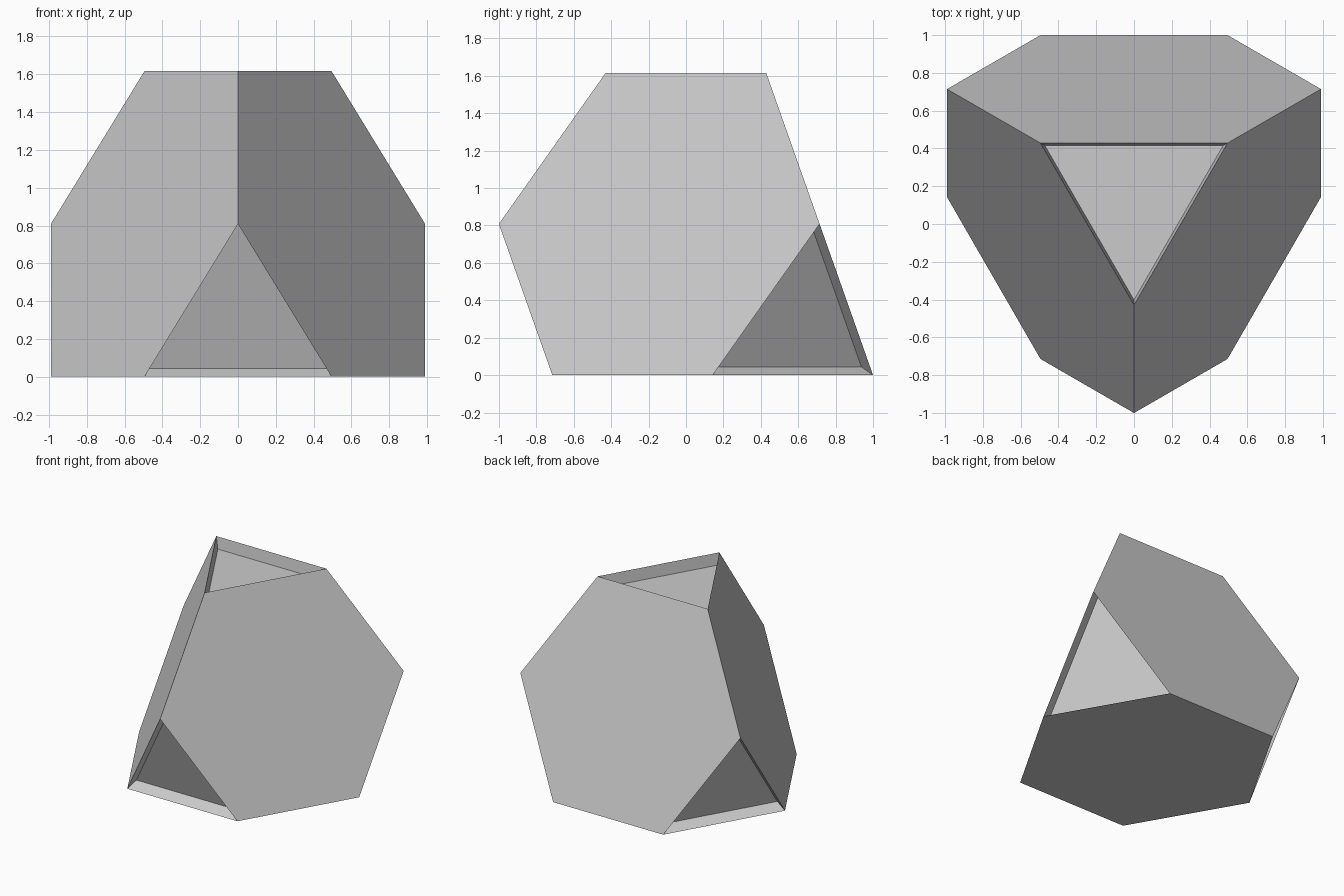
import bpy
import bmesh
from math import sqrt
from mathutils import Vector

cube = bpy.data.objects.get("Cube")
if cube:
    bpy.data.objects.remove(cube, do_unlink=True)

# Material
grey = bpy.data.materials.new("plain grey")
grey.use_nodes = True
colour = (0.6, 0.6, 0.6, 1)
grey.diffuse_color = colour
grey.node_tree.nodes["Principled BSDF"].inputs["Base Color"].default_value = colour

# Regular tetrahedron with one corner pointing to the front
edge = 0.99
side = 3 * edge
radius = side / sqrt(3)
height = side * sqrt(2 / 3)
centre_y = 1 - radius / 2
s = Vector((side / 2, 0, 0))
back = Vector((0, 1, 0))
corners = [back - s, back + s,
           Vector((0, centre_y - radius, 0)),
           Vector((0, centre_y, height))]
middle = sum(corners, Vector()) / 4

bm = bmesh.new()
bmesh.ops.convex_hull(bm, input=[bm.verts.new(c) for c in corners])

# Cut each corner off a third of the way along its edges, and cap the cut
caps = []
for corner in corners:
    base = sum((c for c in corners if c is not corner), Vector()) / 3
    normal = (corner - middle).normalized()
    cut = bmesh.ops.bisect_plane(
        bm, geom=bm.verts[:] + bm.edges[:] + bm.faces[:],
        plane_co=corner.lerp(base, 1 / 3), plane_no=normal, clear_outer=True)
    rim = [e for e in cut["geom_cut"] if isinstance(e, bmesh.types.BMEdge)]
    caps += bmesh.ops.contextual_create(bm, geom=rim)["faces"]
bmesh.ops.recalc_face_normals(bm, faces=bm.faces)

# Sink a slightly tapered recess into each triangular cap
bmesh.ops.inset_individual(bm, faces=caps, thickness=0.027, depth=0)
for cap in caps:
    bmesh.ops.translate(bm, verts=cap.verts, vec=cap.normal * -0.094)

mesh = bpy.data.meshes.new("truncated_tetrahedron")
bm.to_mesh(mesh)
bm.free()
mesh.materials.append(grey)
body = bpy.data.objects.new("truncated_tetrahedron", mesh)
bpy.context.collection.objects.link(body)
